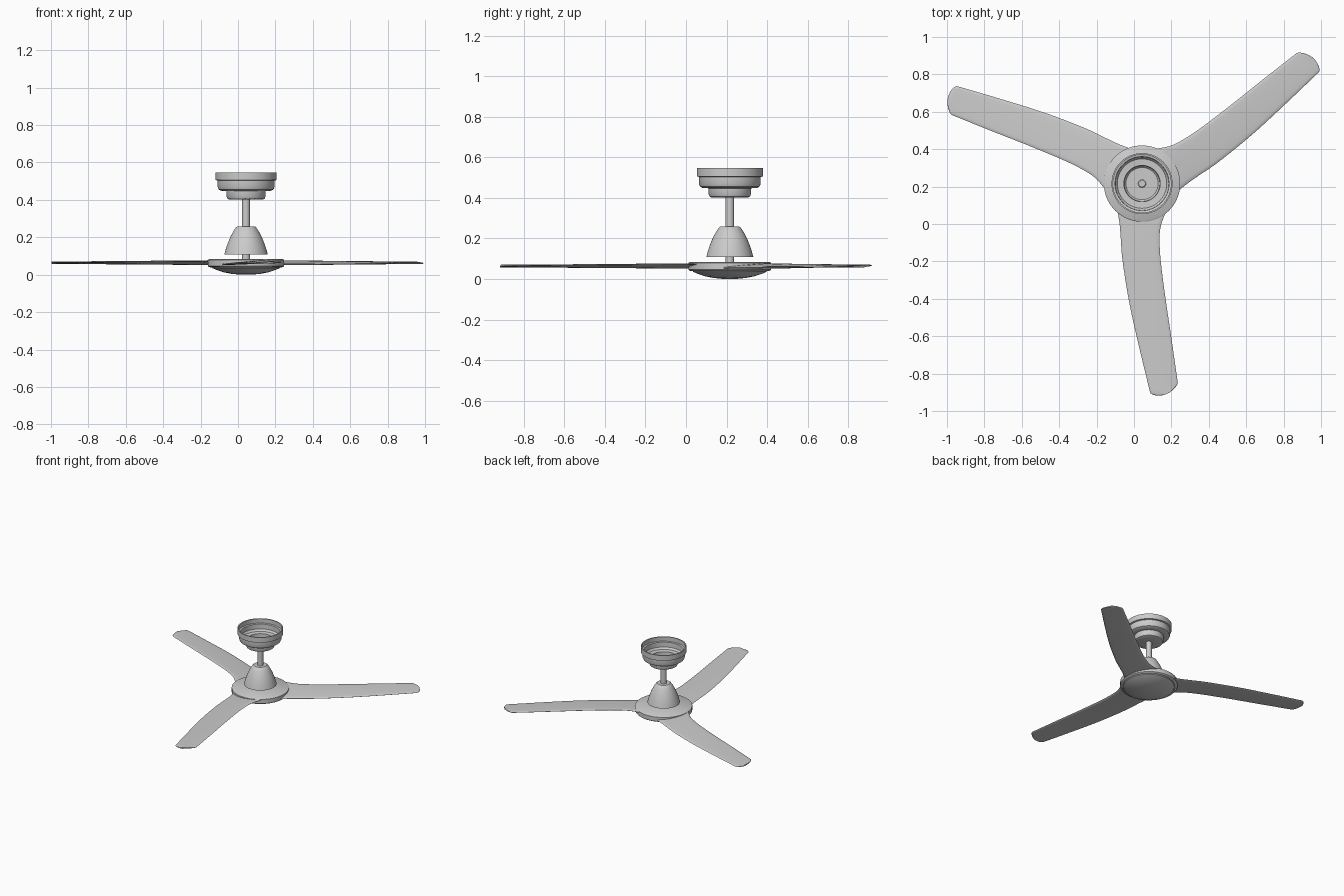
import bpy, bmesh, math
from mathutils import Matrix, Vector

if "Cube" in bpy.data.objects:
    bpy.data.objects.remove(bpy.data.objects["Cube"])

CX, CY = 0.043, 0.216   # fan axis


def finish(name, bm, angle=35):
    bmesh.ops.remove_doubles(bm, verts=bm.verts, dist=1e-5)
    bmesh.ops.recalc_face_normals(bm, faces=bm.faces)
    me = bpy.data.meshes.new(name)
    bm.to_mesh(me)
    bm.free()
    ob = bpy.data.objects.new(name, me)
    bpy.context.collection.objects.link(ob)
    bpy.ops.object.select_all(action='DESELECT')
    ob.select_set(True)
    bpy.context.view_layer.objects.active = ob
    bpy.ops.object.shade_smooth_by_angle(angle=math.radians(angle))
    return ob


def lathe(name, profile, closed=False, n=72):
    """Revolve an (r, z) profile around the fan axis."""
    bm = bmesh.new()
    pts = [bm.verts.new((CX + r, CY, z)) for r, z in profile]
    pairs = list(zip(pts, pts[1:])) + ([(pts[-1], pts[0])] if closed else [])
    edges = [bm.edges.new(p) for p in pairs]
    bmesh.ops.spin(bm, geom=pts + edges, cent=(CX, CY, 0), axis=(0, 0, 1),
                   angle=2 * math.pi, steps=n, use_duplicate=False)
    return finish(name, bm)


def catmull(rows, sub):
    """Smoothly resample rows of numbers."""
    rows = [Vector(r) for r in rows]
    out = []
    for i in range(len(rows) - 1):
        a, b, c, d = (rows[max(i - 1, 0)], rows[i], rows[i + 1],
                      rows[min(i + 2, len(rows) - 1)])
        for k in range(sub):
            t = k / sub
            out.append(0.5 * (2 * b + (c - a) * t + (2 * a - 5 * b + 4 * c - d) * t * t
                              + (3 * b - a - 3 * c + d) * t ** 3))
    return out + [rows[-1]]


# ceiling canopy: stepped open cup
lathe("canopy", [
    (0.163, 0.547), (0.163, 0.506), (0.152, 0.503), (0.152, 0.47), (0.147, 0.456),
    (0.135, 0.449), (0.105, 0.447), (0.104, 0.418), (0.099, 0.406), (0.088, 0.401),
    (0.021, 0.401), (0.021, 0.411), (0.032, 0.411), (0.086, 0.411), (0.095, 0.42), (0.097, 0.456),
    (0.132, 0.458), (0.143, 0.472), (0.144, 0.51), (0.155, 0.513), (0.155, 0.547)], closed=True)

# down rod with collar inside the canopy
lathe("down_rod", [(0, 0.425), (0.018, 0.425), (0.021, 0.422), (0.021, 0.07), (0, 0.07)])
lathe("rod_collar", [(0.02, 0.418), (0.032, 0.418), (0.032, 0.408), (0.02, 0.408)], closed=True)

# bell-shaped motor cover, open underneath
lathe("motor_cover", [
    (0.021, 0.258), (0.047, 0.258), (0.054, 0.253), (0.068, 0.232), (0.085, 0.2),
    (0.099, 0.165), (0.109, 0.135), (0.116, 0.108),
    (0.111, 0.108), (0.104, 0.135), (0.094, 0.165), (0.08, 0.198), (0.063, 0.23),
    (0.047, 0.25), (0.021, 0.25)], closed=True)

# hub disc with shallow domed bottom cap
lathe("hub", [
    (0, 0.083), (0.198, 0.083), (0.204, 0.079), (0.204, 0.046), (0.199, 0.041), (0.188, 0.039),
    (0.188, 0.044), (0.182, 0.044), (0.182, 0.036), (0.16, 0.026), (0.12, 0.013),
    (0.08, 0.005), (0.04, 0.001), (0, 0)])

# blade outline stations: left x,y / right x,y
MAIN = [(-0.14, -0.08, 0.145, -0.08), (-0.131, -0.145, 0.126, -0.152),
        (-0.12, -0.217, 0.103, -0.217), (-0.114, -0.29, 0.094, -0.28),
        (-0.104, -0.414, 0.099, -0.404), (-0.067, -0.644, 0.126, -0.618),
        (-0.013, -0.885, 0.158, -0.832), (0.042, -1.112, 0.191, -1.065)]
TIP = [(0.046, -1.121, 0.188, -1.076), (0.055, -1.128, 0.178, -1.09),
       (0.07, -1.132, 0.165, -1.103), (0.088, -1.134, 0.15, -1.115),
       (0.108, -1.132, 0.13, -1.126)]
NSEC = 10


def blade(name, angle):
    bm = bmesh.new()
    rings = []
    for s in catmull(MAIN, 5) + [Vector(t) for t in TIP]:
        lx, ly, rx, ry = s
        f = min(1, max(0, (-0.5 * (ly + ry) - 0.15) / 0.95))
        pitch = 0.010 * (1 - f) + 0.003 * f     # left edge hangs lower
        thick = 0.007 * (1 - f) + 0.005 * f
        ring = []
        for k in range(2 * NSEC):
            a = math.pi * k / NSEC
            u = math.cos(a)                     # -1 left, 1 right
            w = math.copysign(abs(math.sin(a)) ** 0.5, math.sin(a)) if k % NSEC else 0
            t = (u + 1) / 2
            ring.append(bm.verts.new((lx + (rx - lx) * t, ly + (ry - ly) * t,
                                      0.064 + pitch * u + thick * w)))
        rings.append(ring)
    for a, b in zip(rings, rings[1:]):
        for k in range(2 * NSEC):
            j = (k + 1) % (2 * NSEC)
            bm.faces.new((a[k], a[j], b[j], b[k]))
    bm.faces.new(rings[0])
    bm.faces.new(rings[-1])
    bm.transform(Matrix.Translation((CX, CY, 0)) @ Matrix.Rotation(angle, 4, 'Z'))
    finish(name, bm, 45)


for i in range(3):
    blade(f"blade_{i + 1}", i * 2 * math.pi / 3)
